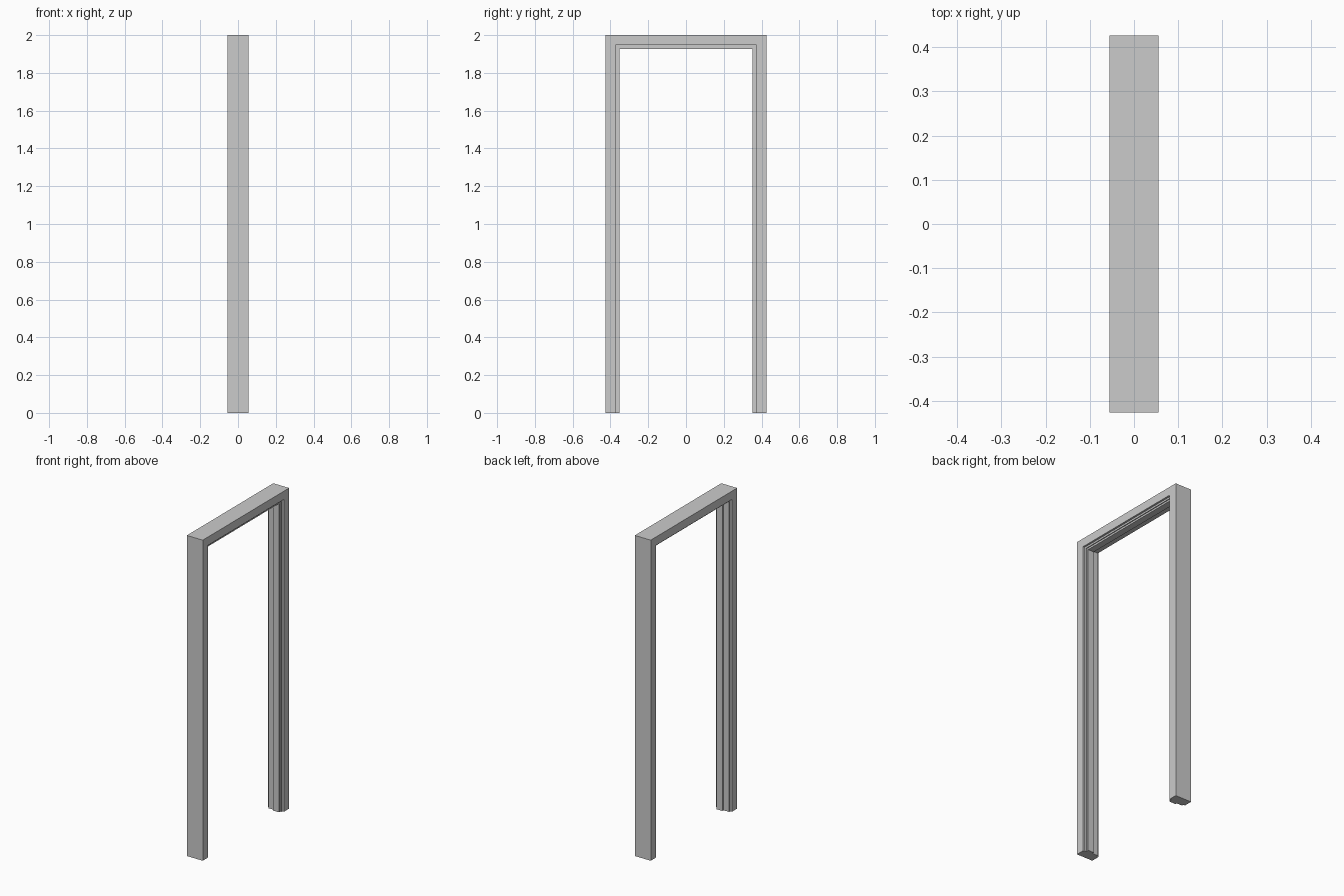
import bpy, bmesh

if "Cube" in bpy.data.objects:
    bpy.data.objects.remove(bpy.data.objects["Cube"])

HALF_W, HEIGHT = 0.426, 2.0

# Cross-section of the frame: (x, depth inward from the outer edge)
profile = [
    (0.055, 0.0), (0.055, 0.052), (0.043, 0.052), (0.043, 0.063),
    (0.037, 0.063), (0.037, 0.074), (-0.004, 0.074), (-0.004, 0.063),
    (-0.043, 0.063), (-0.043, 0.052), (-0.055, 0.052), (-0.055, 0.0),
]

# Sweep stations: (side, at the mitred top corner?)
stations = [(-1, False), (-1, True), (1, True), (1, False)]

bm = bmesh.new()
rings = []
for side, top in stations:
    rings.append([bm.verts.new((x, side * (HALF_W - d), HEIGHT - d if top else 0.0))
                  for x, d in profile])

# Two jambs and the head, joined at the mitres
n = len(profile)
for a, b in zip(rings, rings[1:]):
    for i in range(n):
        j = (i + 1) % n
        bm.faces.new((a[i], a[j], b[j], b[i]))

# Closed feet of the jambs
bm.faces.new(rings[0])
bm.faces.new(rings[-1])
bmesh.ops.recalc_face_normals(bm, faces=bm.faces)

mesh = bpy.data.meshes.new("door_frame")
bm.to_mesh(mesh)
bm.free()
bpy.context.collection.objects.link(bpy.data.objects.new("door_frame", mesh))
